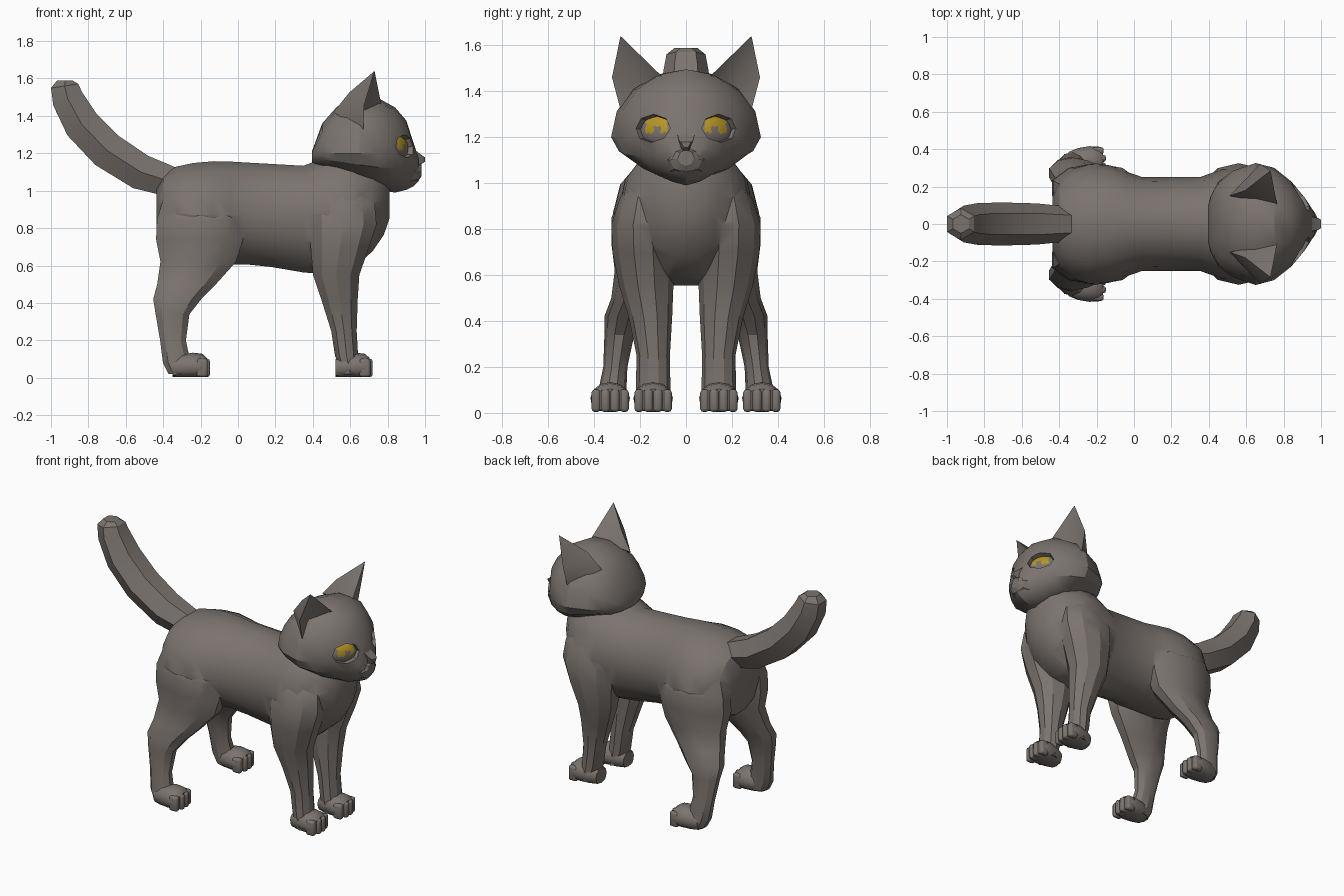
import bpy, bmesh, math
from mathutils import Vector, Matrix

if "Cube" in bpy.data.objects:
    bpy.data.objects.remove(bpy.data.objects["Cube"])


def material(name, col):
    m = bpy.data.materials.new(name)
    m.diffuse_color = (*col, 1)
    m.use_nodes = True
    m.node_tree.nodes["Principled BSDF"].inputs["Base Color"].default_value = m.diffuse_color
    return m


FUR = material("grey fur", (0.198, 0.174, 0.158))
GOLD = material("gold iris", (0.47, 0.30, 0.02))


def finish(name, bm, angle=28):
    bmesh.ops.recalc_face_normals(bm, faces=bm.faces)
    me = bpy.data.meshes.new(name)
    bm.to_mesh(me)
    bm.free()
    ob = bpy.data.objects.new(name, me)
    bpy.context.collection.objects.link(ob)
    me.materials.append(FUR)
    smooth(ob, angle)
    return ob


def smooth(ob, angle=28):
    bpy.ops.object.select_all(action='DESELECT')
    ob.select_set(True)
    bpy.context.view_layer.objects.active = ob
    bpy.ops.object.shade_smooth_by_angle(angle=math.radians(angle))


def loft(name, rings, angle=28):
    bm = bmesh.new()
    vs = [[bm.verts.new(p) for p in r] for r in rings]
    n = len(vs[0])
    for a, b in zip(vs, vs[1:]):
        for i in range(n):
            j = (i + 1) % n
            bm.faces.new((a[i], a[j], b[j], b[i]))
    bm.faces.new(vs[0])
    bm.faces.new(vs[-1])
    return finish(name, bm, angle)


def ring_x(x, zc, w, top, bot, n=14, low=1.0):
    """Upright section: separate heights above and below the widest point."""
    pts = []
    for i in range(n):
        a = 2 * math.pi * i / n
        c, s = math.cos(a), math.sin(a)
        y = w * math.copysign(abs(c) ** (low if s < -0.01 else 1), c)
        pts.append((x, y, zc + s * ((top - zc) if s > 0 else (zc - bot))))
    return pts


def ring_z(z, x0, x1, y0, y1, side, n=10):
    """Level section filling the given x and y span."""
    return [((x0 + x1) / 2 + (x1 - x0) / 2 * math.cos(t),
             side * ((y0 + y1) / 2 + (y1 - y0) / 2 * math.sin(t)), z)
            for t in (2 * math.pi * (i + .5) / n for i in range(n))]


def boolean(target, tool, op):
    m = target.modifiers.new("bool", 'BOOLEAN')
    m.operation, m.object, m.solver = op, tool, 'EXACT'
    bpy.context.view_layer.objects.active = target
    bpy.ops.object.modifier_apply(modifier=m.name)
    bpy.data.objects.remove(tool, do_unlink=True)


# Torso
body = loft("body", [ring_x(*r) for r in (
    (-.435, .90, .15, 1.02, .74), (-.40, .89, .235, 1.09, .66),
    (-.33, .88, .295, 1.135, .62), (-.24, .87, .318, 1.155, .60),
    (-.13, .87, .314, 1.165, .60), (-.04, .87, .28, 1.163, .60),
    (.04, .87, .252, 1.158, .60), (.18, .87, .25, 1.15, .585),
    (.35, .87, .25, 1.14, .555), (.48, .88, .295, 1.19, .545),
    (.62, .90, .28, 1.2, .58), (.72, .93, .215, 1.17, .67),
    (.78, .95, .14, 1.12, .76), (.81, .95, .07, 1.04, .85))])

HIND = ((1.03, -.31, -.12, .08, .18), (.95, -.41, -.02, .08, .285),
        (.85, -.445, .04, .06, .324), (.74, -.45, .04, .06, .325),
        (.62, -.425, .0, .09, .31), (.50, -.44, -.11, .15, .325),
        (.42, -.46, -.19, .19, .355), (.34, -.445, -.255, .225, .355),
        (.2, -.42, -.275, .255, .36), (.08, -.405, -.25, .26, .385),
        (.02, -.375, -.23, .265, .39))
FORE = ((1.10, .48, .64, .08, .17), (1.02, .42, .69, .08, .24),
        (.93, .37, .74, .06, .29),
        (.82, .37, .75, .05, .325), (.70, .38, .71, .05, .32),
        (.55, .395, .655, .055, .29), (.42, .44, .645, .06, .25),
        (.25, .495, .638, .07, .215), (.12, .515, .645, .068, .218),
        (.02, .55, .65, .065, .22))
for side in (1, -1):
    # Legs, merged into the torso
    for name, rows in (("hind_leg", HIND), ("front_leg", FORE)):
        leg = loft(name, [ring_z(*r, side) for r in rows])
        boolean(body, leg, 'UNION')
    # Paws with four toes
    for name, x, yc in (("hind_paw", -.15, .33), ("front_paw", .72, .143)):
        y = side * yc
        rows = ((-.20, .06, .055, .10, .005), (-.15, .065, .076, .125, .003),
                (-.09, .065, .086, .134, .003), (-.04, .06, .084, .128, .003),
                (-.016, .058, .074, .105, .008))
        loft(name, [[(px, py + y, pz) for px, py, pz in
                     ring_x(x + dx, zc, w, t, b, 12, .5)]
                    for dx, zc, w, t, b in rows], 45)
        for i in range(4):
            bm = bmesh.new()
            bmesh.ops.create_cube(bm, size=1, matrix=Matrix.Translation(
                (x - .03 - (.012 if i in (0, 3) else 0), y + (i - 1.5) * .041, .053))
                @ Matrix.Diagonal((.06, .039, .098, 1)))
            bmesh.ops.bevel(bm, geom=bm.edges[:], offset=.014, segments=2,
                            profile=.5, affect='EDGES')
            finish(name.replace("paw", "toe"), bm, 50)
smooth(body, 32)

# Tail: six-sided sweep along a curved path
path = [Vector((x, 0, z)) for x, z in ((-.32, 1.035), (-.52, 1.10), (-.70, 1.215),
                                       (-.835, 1.355), (-.91, 1.49), (-.927, 1.56), (-.925, 1.59))]
rings = []
for i, (p, r) in enumerate(zip(path, (.09, .11, .115, .112, .098, .085, .05))):
    t = (path[min(i + 1, 6)] - path[max(i - 1, 0)]).normalized()
    up = Vector((t.z, 0, -t.x))
    rings.append([p + r * (math.cos(a) * Vector((0, 1, 0)) + math.sin(a) * up)
                  for a in (math.pi / 3 * k for k in range(6))])
rings[-1] = [Vector((v.x, v.y, 1.588)) for v in rings[-1]]
loft("tail", rings)

# Head: widest at the cheek line
head = loft("head", [ring_x(*r, 16, 1.4) for r in (
    (.395, 1.18, .09, 1.21, 1.15), (.41, 1.19, .15, 1.25, 1.13),
    (.45, 1.20, .225, 1.36, 1.11), (.53, 1.20, .285, 1.45, 1.09),
    (.65, 1.20, .326, 1.495, 1.04), (.75, 1.20, .30, 1.495, 1.005),
    (.84, 1.20, .228, 1.445, .99), (.90, 1.19, .16, 1.375, 1.005),
    (.94, 1.15, .10, 1.25, 1.025), (.965, 1.12, .06, 1.18, 1.05))])

for side in (1, -1):
    # Eye sockets and eyeballs with a gold patch on the upper inner part
    out = Vector((.84, side * .52, .15)).normalized()
    pos = Vector((.877, side * .135, 1.235))
    rot = out.to_track_quat('Z', 'Y').to_matrix().to_4x4()
    bm = bmesh.new()
    bmesh.ops.create_cone(bm, cap_ends=True, segments=8, radius1=.07, radius2=.085, depth=.08,
                          matrix=Matrix.Translation(pos + out * .02) @ rot
                          @ Matrix.Diagonal((1.15, .8, 1, 1)))
    boolean(head, finish("socket_cutter", bm), 'DIFFERENCE')
    bm = bmesh.new()
    bmesh.ops.create_uvsphere(bm, u_segments=20, v_segments=16, radius=1,
                              matrix=Matrix.Translation(pos - out * .028) @ rot
                              @ Matrix.Diagonal((.09, .066, .036, 1)))
    for f in bm.faces:
        c = f.calc_center_median()
        y, z = abs(c.y), c.z
        pupil = abs(y - .127) < .014 and abs(z - 1.232) < .014
        f.material_index = int(.085 < y < .175 and z > 1.218 and not pupil
                               and (c - pos + out * .028).dot(out) > 0)
    eye = finish("eye", bm)
    eye.data.materials.append(GOLD)

    # Ears: folded shell with a hollow front
    bm = bmesh.new()
    tip, inner, back, outer, bulge, fold = [bm.verts.new((x, side * y, z)) for x, y, z in (
        (.73, .285, 1.64), (.765, .105, 1.465), (.51, .15, 1.42),
        (.67, .285, 1.32), (.675, .322, 1.46), (.66, .20, 1.42))]
    spine = bm.verts.new((.595, side * .18, 1.525))
    for f in ((tip, inner, spine), (inner, back, spine), (tip, spine, bulge),
              (spine, back, bulge), (bulge, back, outer), (tip, fold, inner),
              (tip, bulge, fold), (bulge, outer, fold), (inner, fold, back), (fold, outer, back)):
        bm.faces.new(f)
    finish("ear", bm, 40)
smooth(head, 32)

# Nose bridge and muzzle
loft("nose", [[(x, y * w, z) for y, z in ((-1, t), (1, t), (.4, b), (-.4, b))]
              for x, w, t, b in ((.90, .05, 1.27, 1.13), (.95, .038, 1.215, 1.13),
                                 (.985, .032, 1.188, 1.145), (1.0, .022, 1.178, 1.155))])
loft("muzzle", [ring_x(*r, 8) for r in ((.92, 1.10, .10, 1.17, 1.03),
                                        (.96, 1.10, .072, 1.155, 1.045),
                                        (.98, 1.11, .035, 1.145, 1.075))])
